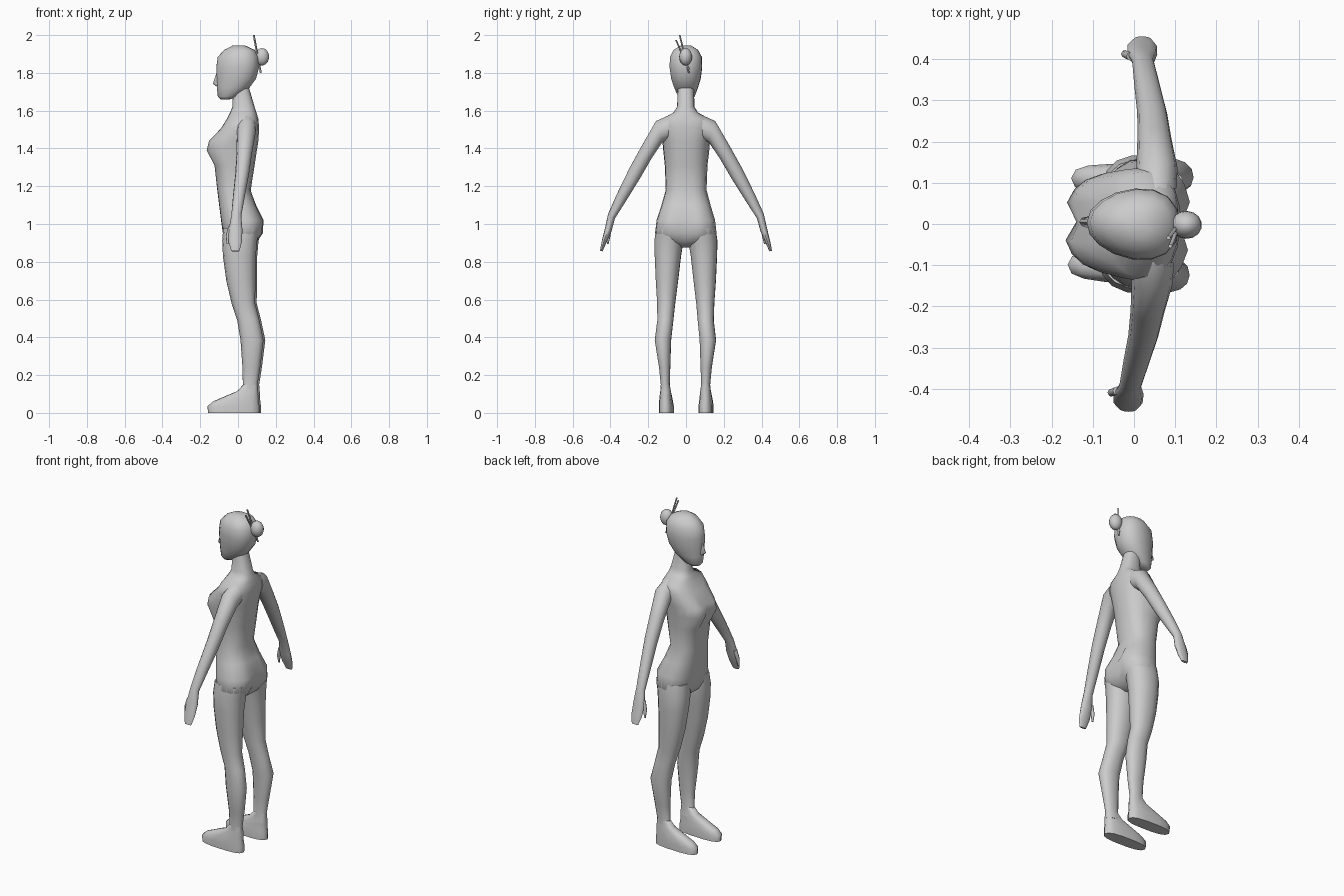
import bpy, bmesh, math
from mathutils import Vector

TURN = -0.04  # the whole figure is turned slightly about z


def finish(ob, mirror=False, angle=60):
    ob.rotation_euler.z = TURN
    if mirror:
        ob.modifiers.new("mirror", 'MIRROR').use_axis = (False, True, False)
    bpy.ops.object.select_all(action='DESELECT')
    ob.select_set(True)
    bpy.context.view_layer.objects.active = ob
    bpy.ops.object.shade_smooth_by_angle(angle=math.radians(angle))


def loft(name, rings, sides=12, power=2.0, egg=0.0, mirror=False):
    """Each ring: front x, back x, (y, z) of one side, (y, z) of the other,
    then optional depth of a front and a back groove."""
    bm = bmesh.new()
    loops = []
    for xf, xb, a, b, *groove in rings:
        gf, gb = groove or (0, 0)
        a, b = Vector((0, *a)), Vector((0, *b))
        mid, half = (a + b) / 2, (b - a) / 2
        loop = []
        for i in range(sides):
            t = 2 * math.pi * i / sides
            c, s = math.cos(t), math.sin(t)
            cx = math.copysign(abs(c) ** (2 / power), c)
            sy = math.copysign(abs(s) ** (2 / power), s) * (1 + egg * c)
            x = (xf + xb) / 2 + cx * (xb - xf) / 2
            if i == 0:
                x -= gb
            if i == sides // 2:
                x += gf
            loop.append(bm.verts.new(mid + half * sy + Vector((x, 0, 0))))
        loops.append(loop)
    for lo, hi in zip(loops, loops[1:]):
        for i in range(sides):
            j = (i + 1) % sides
            bm.faces.new((lo[i], lo[j], hi[j], hi[i]))
    bm.faces.new(loops[0])
    bm.faces.new(loops[-1])
    bmesh.ops.recalc_face_normals(bm, faces=bm.faces)
    me = bpy.data.meshes.new(name)
    bm.to_mesh(me)
    bm.free()
    ob = bpy.data.objects.new(name, me)
    bpy.context.collection.objects.link(ob)
    finish(ob, mirror)


def level(z, xf, xb, hw, *groove):
    return (xf, xb, (-hw, z), (hw, z), *groove)


def side(z, xf, xb, inner, outer):
    return (xf, xb, (inner, z), (outer, z))


# torso and neck
loft("torso", [level(*r) for r in (
    (0.875, -0.02, 0.05, 0.03), (0.905, -0.06, 0.10, 0.13),
    (0.95, -0.08, 0.133, 0.163, 0, 0.03), (1.02, -0.09, 0.138, 0.155, 0, 0.025),
    (1.10, -0.10, 0.098, 0.13, 0, 0.005), (1.18, -0.11, 0.067, 0.108),
    (1.31, -0.127, 0.088, 0.113, 0.01, 0), (1.39, -0.17, 0.10, 0.122, 0.03, 0),
    (1.44, -0.157, 0.108, 0.126, 0.025, 0), (1.51, -0.088, 0.112, 0.137),
    (1.555, -0.06, 0.108, 0.128), (1.59, -0.042, 0.098, 0.065),
    (1.62, -0.03, 0.088, 0.046), (1.75, -0.025, 0.05, 0.042))], 20, 2.4)

# legs
loft("legs", [side(*r) for r in (
    (0.10, 0.01, 0.112, 0.075, 0.135), (0.15, 0.03, 0.108, 0.083, 0.131),
    (0.24, 0.028, 0.122, 0.08, 0.14), (0.385, 0.018, 0.14, 0.075, 0.163),
    (0.49, 0.0, 0.118, 0.064, 0.15), (0.58, -0.03, 0.095, 0.055, 0.152),
    (0.70, -0.058, 0.096, 0.04, 0.16), (0.83, -0.076, 0.098, 0.025, 0.166),
    (0.91, -0.08, 0.105, 0.012, 0.168), (0.98, -0.075, 0.12, 0.01, 0.158))],
    14, 2.2, mirror=True)

# feet
loft("feet", [side(*r) for r in (
    (0.0, -0.155, 0.118, 0.066, 0.144), (0.035, -0.157, 0.118, 0.066, 0.144),
    (0.06, -0.13, 0.114, 0.07, 0.142), (0.09, -0.06, 0.112, 0.074, 0.138),
    (0.115, 0.0, 0.110, 0.078, 0.134), (0.15, 0.032, 0.106, 0.084, 0.130))],
    14, 2.7, mirror=True)

# arms and hands
loft("arms", [
    (0.0, 0.10, (0.09, 1.45), (0.09, 1.575)),
    (0.0, 0.10, (0.125, 1.43), (0.157, 1.545)),
    (0.0, 0.083, (0.182, 1.345), (0.235, 1.41)),
    (-0.003, 0.07, (0.243, 1.24), (0.296, 1.30)),
    (-0.013, 0.05, (0.315, 1.125), (0.36, 1.17)),
    (-0.02, 0.033, (0.376, 1.03), (0.412, 1.055)),
    (-0.033, 0.04, (0.395, 0.96), (0.43, 0.975)),
    (-0.033, 0.038, (0.422, 0.90), (0.446, 0.91)),
    (-0.018, 0.025, (0.442, 0.855), (0.456, 0.858))], 12, mirror=True)
loft("thumbs", [
    (-0.035, -0.01, (0.395, 0.985), (0.417, 0.99)),
    (-0.048, -0.026, (0.402, 0.935), (0.42, 0.94)),
    (-0.044, -0.034, (0.412, 0.893), (0.421, 0.895))], 8, mirror=True)

# head
loft("head", [level(*r) for r in (
    (1.66, -0.093, -0.045, 0.028), (1.675, -0.107, 0.0, 0.044),
    (1.72, -0.112, 0.06, 0.062), (1.77, -0.114, 0.096, 0.078),
    (1.83, -0.115, 0.112, 0.086), (1.885, -0.107, 0.11, 0.084),
    (1.922, -0.072, 0.088, 0.064), (1.944, -0.03, 0.04, 0.028))],
    16, 2.1, 0.18)
loft("nose", [level(*r) for r in (
    (1.728, -0.113, -0.09, 0.012), (1.742, -0.133, -0.09, 0.014),
    (1.80, -0.114, -0.09, 0.006))], 8)

# hair bun and two hair sticks
bpy.ops.mesh.primitive_uv_sphere_add(segments=14, ring_count=10, radius=1)
bun = bpy.context.object
bun.name = "hair_bun"
bun.location = (0.127, -0.002, 1.885)
bun.scale = (0.038, 0.034, 0.046)
finish(bun)
for name, top, bottom in (
        ("hair_stick_a", (0.085, -0.03, 2.0), (0.12, 0.02, 1.80)),
        ("hair_stick_b", (0.09, -0.05, 1.975), (0.115, 0.02, 1.82))):
    loft(name, [(x - 0.005, x + 0.005, (y - 0.005, z), (y + 0.005, z))
                for x, y, z in (bottom, top)], 6)
